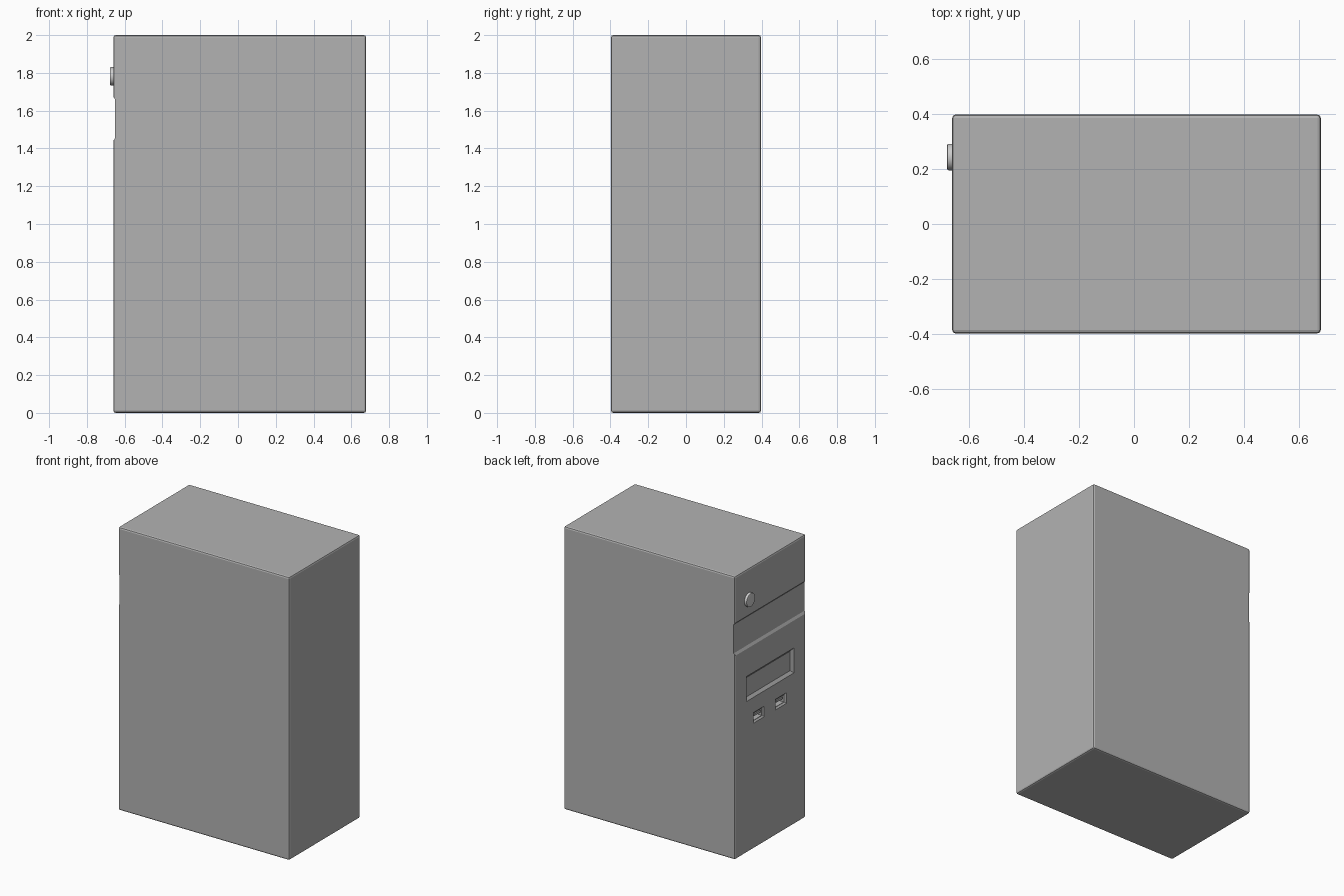
import bpy, bmesh, math

if "Cube" in bpy.data.objects:
    bpy.data.objects.remove(bpy.data.objects["Cube"])

FRONT_X = -0.66   # plane of the control face

dark_grey = bpy.data.materials.new("dark_grey")
dark_grey.diffuse_color = (0.45, 0.45, 0.45, 1)
dark_grey.use_nodes = True
dark_grey.node_tree.nodes["Principled BSDF"].inputs["Base Color"].default_value = dark_grey.diffuse_color


def make_object(name, bm):
    bmesh.ops.recalc_face_normals(bm, faces=bm.faces)
    mesh = bpy.data.meshes.new(name)
    bm.to_mesh(mesh)
    bm.free()
    mesh.materials.append(dark_grey)
    obj = bpy.data.objects.new(name, mesh)
    bpy.context.collection.objects.link(obj)
    return obj


def box(name, x, y, z, bevel=0, segments=1):
    bm = bmesh.new()
    bmesh.ops.create_cube(bm, size=1)
    for v in bm.verts:
        v.co = [lo + (c + 0.5) * (hi - lo) for c, (lo, hi) in zip(v.co, (x, y, z))]
    if bevel:
        bmesh.ops.bevel(bm, geom=bm.edges[:], offset=bevel, segments=segments,
                        profile=0.5, affect='EDGES')
    return make_object(name, bm)


def tapered_pocket(name, y, z, depth, inset):
    """Cutter whose section shrinks by inset between the face and its floor."""
    bm = bmesh.new()
    rings = []
    for t in (-1, 1):
        x, i = FRONT_X + t * depth, t * inset
        rings.append([bm.verts.new((x, a, b)) for a, b in (
            (y[0] + i, z[0] + i), (y[1] - i, z[0] + i),
            (y[1] - i, z[1] - i), (y[0] + i, z[1] - i))])
    for ring in rings:
        bm.faces.new(ring)
    for k in range(4):
        n = (k + 1) % 4
        bm.faces.new((rings[0][k], rings[0][n], rings[1][n], rings[1][k]))
    return make_object(name, bm)


def cut(target, cutter):
    mod = target.modifiers.new("cut", 'BOOLEAN')
    mod.operation = 'DIFFERENCE'
    mod.solver = 'EXACT'
    mod.object = cutter
    bpy.context.view_layer.objects.active = target
    bpy.ops.object.modifier_apply(modifier=mod.name)
    bpy.data.objects.remove(cutter)


# Main case
case = box("tower_case", (FRONT_X, 0.678), (-0.397, 0.397), (0, 2), 0.012, 2)

# Shallow band running across the control face
bm = bmesh.new()
profile = [(-0.67, 1.672), (FRONT_X, 1.672), (-0.65, 1.66),
           (-0.65, 1.457), (FRONT_X, 1.44), (-0.67, 1.44)]
face = bm.faces.new([bm.verts.new((x, -0.5, z)) for x, z in profile])
ext = bmesh.ops.extrude_face_region(bm, geom=[face])["geom"]
bmesh.ops.translate(bm, vec=(0, 1, 0),
                    verts=[g for g in ext if isinstance(g, bmesh.types.BMVert)])
cut(case, make_object("band_cutter", bm))

# Drive bay with a sloped rim around its floor
cut(case, tapered_pocket("bay_cutter", (-0.262, 0.268), (1.07, 1.247), 0.016, 0.02))

# Two data ports, each with a tongue inside
for n, y in enumerate((0.13, -0.118)):
    cut(case, tapered_pocket("port_rim_cutter", (y - 0.06, y + 0.06), (0.887, 0.962), 0.01, 0.01))
    cut(case, box("port_cutter", (-0.7, -0.61), (y - 0.046, y + 0.046), (0.9, 0.949)))
    box(f"port_tongue_{n + 1}", (-0.648, -0.605), (y - 0.034, y + 0.034), (0.925, 0.941))

# Round power button
bm = bmesh.new()
bmesh.ops.create_cone(bm, cap_ends=True, segments=32, radius1=0.048, radius2=0.048, depth=0.05)
rim = [e for e in bm.edges if all(v.co.z > 0 for v in e.verts)]
bmesh.ops.bevel(bm, geom=rim, offset=0.004, segments=2, profile=0.5, affect='EDGES')
button = make_object("power_button", bm)
button.data.materials.clear()   # the button is the plain lighter grey
button.rotation_euler = (0, -math.pi / 2, 0)
button.location = (-0.653, 0.243, 1.782)
bpy.ops.object.select_all(action='DESELECT')
button.select_set(True)
bpy.context.view_layer.objects.active = button
bpy.ops.object.shade_smooth_by_angle(angle=math.radians(40))
